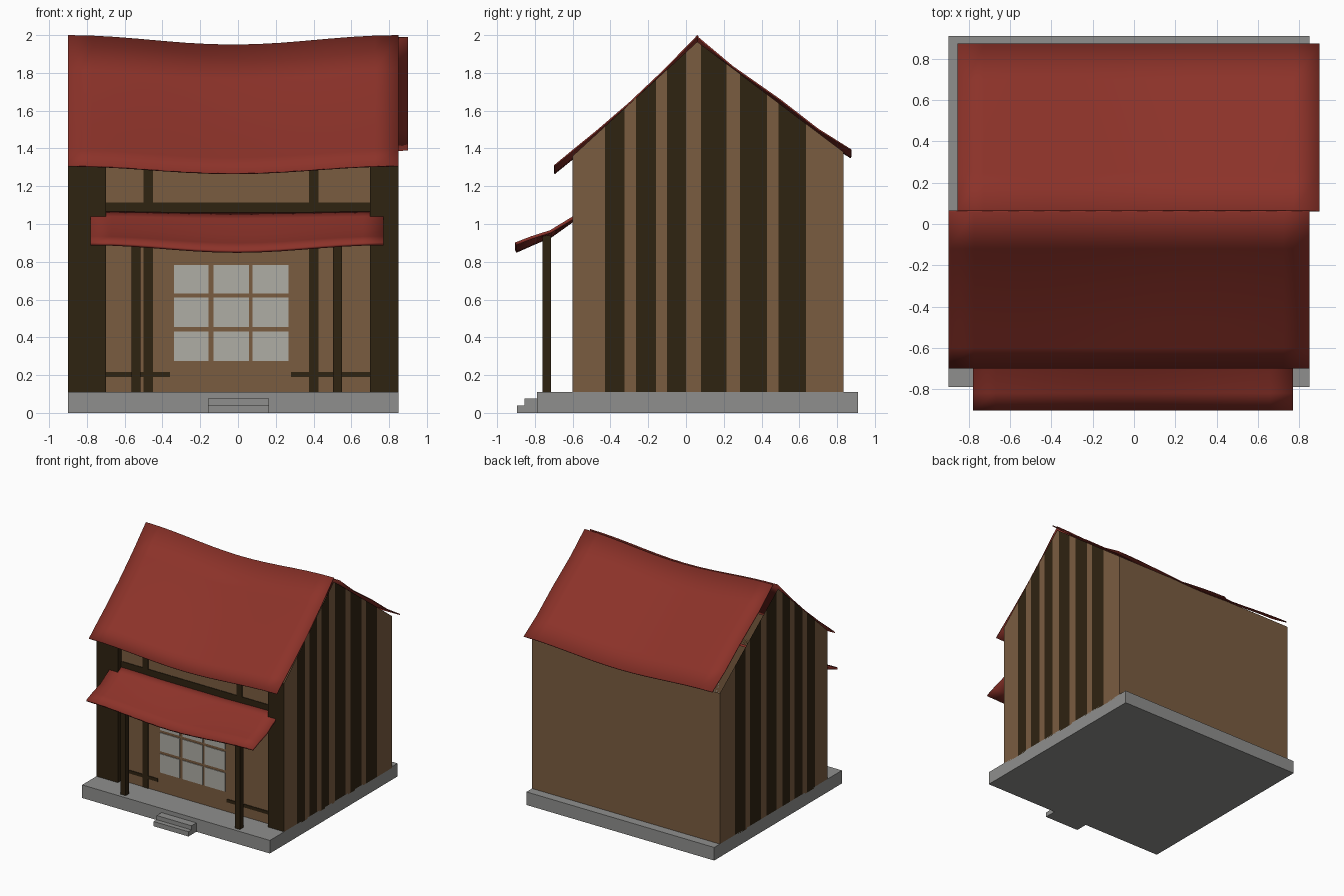
import bpy, bmesh, math

if "Cube" in bpy.data.objects:
    bpy.data.objects.remove(bpy.data.objects["Cube"])


def material(name, r, g, b):
    lin = lambda c: ((c / 255 + 0.055) / 1.055) ** 2.4
    m = bpy.data.materials.new(name)
    m.diffuse_color = (lin(r), lin(g), lin(b), 1)
    m.use_nodes = True
    m.node_tree.nodes["Principled BSDF"].inputs["Base Color"].default_value = m.diffuse_color
    return m


PLASTER = material("brown_plaster", 122, 92, 64)
TIMBER = material("dark_timber", 47, 35, 17)
RED = material("red_roof", 140, 50, 41)
STONE = material("grey_stone", 143, 143, 141)
PANE = material("pale_window", 175, 173, 165)


def finish(name, bm, mats):
    me = bpy.data.meshes.new(name)
    bm.to_mesh(me)
    bm.free()
    for m in mats:
        me.materials.append(m)
    ob = bpy.data.objects.new(name, me)
    bpy.context.collection.objects.link(ob)
    return ob


def box(name, x0, x1, y0, y1, z0, z1, mat):
    bm = bmesh.new()
    bmesh.ops.create_cube(bm, size=1)
    for v in bm.verts:
        v.co = (x0 if v.co.x < 0 else x1, y0 if v.co.y < 0 else y1,
                z0 if v.co.z < 0 else z1)
    return finish(name, bm, [mat])


def quad(bm, pts, mat=0):
    f = bm.faces.new([bm.verts.new(p) for p in pts])
    f.material_index = mat


def sagging_sheet(name, x0, x1, profile, thick, cols=14):
    """Roof sheet: profile of (y, z, sag) running towards -y, swept along x."""
    bm = bmesh.new()
    rows = []
    for y, z, sag in profile:
        row = []
        for i in range(cols + 1):
            t = i / cols
            dip = (1 - math.cos(2 * math.pi * t)) / 2
            row.append(bm.verts.new((x0 + (x1 - x0) * t, y, z - sag * dip)))
        rows.append(row)
    for a, b in zip(rows, rows[1:]):
        for i in range(cols):
            f = bm.faces.new((b[i], b[i + 1], a[i + 1], a[i]))
            f.smooth = True
    ob = finish(name, bm, [RED])
    mod = ob.modifiers.new("thickness", 'SOLIDIFY')
    mod.thickness = thick
    mod.offset = -1
    return ob


XL, XR, YF, YB, YR = -0.90, 0.85, -0.60, 0.835, 0.06
YC = -0.55                      # recessed centre of the front
Z0, ZE, ZR = 0.10, 1.36, 1.965  # floor, front wall top, gable peak
ZB = 1.38                       # back wall top

# stone base and steps
box("base_slab", XL, XR, -0.79, 0.91, 0, 0.11, STONE)
box("upper_step", -0.16, 0.165, -0.855, -0.79, 0, 0.075, STONE)
box("lower_step", -0.16, 0.165, -0.895, -0.855, 0, 0.04, STONE)


def gable_z(y):
    if y < YR:
        return ZE + (ZR - ZE) * (y - YF) / (YR - YF)
    return ZB + (ZR - ZB) * (YB - y) / (YB - YR)


# gable walls with timber stripes cut into the faces
stripes = [(-0.43, -0.325), (-0.265, -0.16), (-0.10, 0.0),
           (0.08, 0.215), (0.285, 0.43), (0.49, 0.635)]
cuts = sorted([YF, YR, YB] + [y for s in stripes for y in s])
for name, x in (("left_gable_wall", XL), ("right_gable_wall", XR)):
    bm = bmesh.new()
    for a, b in zip(cuts, cuts[1:]):
        dark = any(s < (a + b) / 2 < e for s, e in stripes)
        pts = [(x, a, Z0), (x, b, Z0), (x, b, gable_z(b)), (x, a, gable_z(a))]
        quad(bm, pts if x > 0 else pts[::-1], int(dark))
    finish(name, bm, [PLASTER, TIMBER])

# back wall
bm = bmesh.new()
quad(bm, [(XR, YB, Z0), (XL, YB, Z0), (XL, YB, ZB), (XR, YB, ZB)])
finish("back_wall", bm, [PLASTER])

# front wall: dark corner panels, short returns, recessed centre
bm = bmesh.new()
path = [(XL, YF), (-0.70, YF), (-0.70, YC), (0.70, YC), (0.70, YF), (XR, YF)]
for i, ((xa, ya), (xb, yb)) in enumerate(zip(path, path[1:])):
    quad(bm, [(xa, ya, Z0), (xb, yb, Z0), (xb, yb, ZE), (xa, ya, ZE)],
         0 if i == 2 else 1)
finish("front_wall", bm, [PLASTER, TIMBER])

# thin timber framing on the front
trims = [("left_stud", -0.50, -0.45, 0.11, ZE), ("right_stud", 0.375, 0.425, 0.11, ZE),
         ("cross_beam", -0.70, 0.70, 1.06, 1.115),
         ("left_rail", -0.70, -0.36, 0.19, 0.217), ("right_rail", 0.28, 0.70, 0.19, 0.217)]
for name, xa, xb, za, zb in trims:
    box(name, xa, xb, YC - 0.005, YC, za, zb, TIMBER)

# nine window panes
for i, (xa, xb) in enumerate([(-0.34, -0.155), (-0.13, 0.058), (0.078, 0.267)]):
    for j, (za, zb) in enumerate([(0.275, 0.432), (0.455, 0.61), (0.632, 0.782)]):
        box("window_pane_%d_%d" % (i, j), xa, xb, YC - 0.005, YC, za, zb, PANE)

# main roof slopes, offset sideways from each other
sagging_sheet("front_roof", XL, XR,
              [(YR, 2.0, 0.05), (-0.12, 1.815, 0.05), (-0.30, 1.645, 0.048),
               (-0.48, 1.49, 0.045), (-0.60, 1.393, 0.042), (-0.70, 1.31, 0.04)], 0.008)
sagging_sheet("back_roof", -0.855, 0.90,
              [(0.875, 1.395, 0.04), (0.70, 1.505, 0.042), (0.50, 1.66, 0.045),
               (0.25, 1.835, 0.05), (YR + 0.005, 1.99, 0.05)][::1], 0.008)

# porch canopy and its posts
sagging_sheet("porch_canopy", -0.78, 0.77,
              [(YC, 1.07, 0.01), (YF, 1.04, 0.012), (-0.72, 0.967, 0.025),
               (-0.82, 0.935, 0.035), (-0.905, 0.902, 0.04)], 0.016)
box("left_porch_post", -0.565, -0.515, -0.76, -0.715, 0.11, 0.94, TIMBER)
box("right_porch_post", 0.502, 0.55, -0.76, -0.715, 0.11, 0.94, TIMBER)
